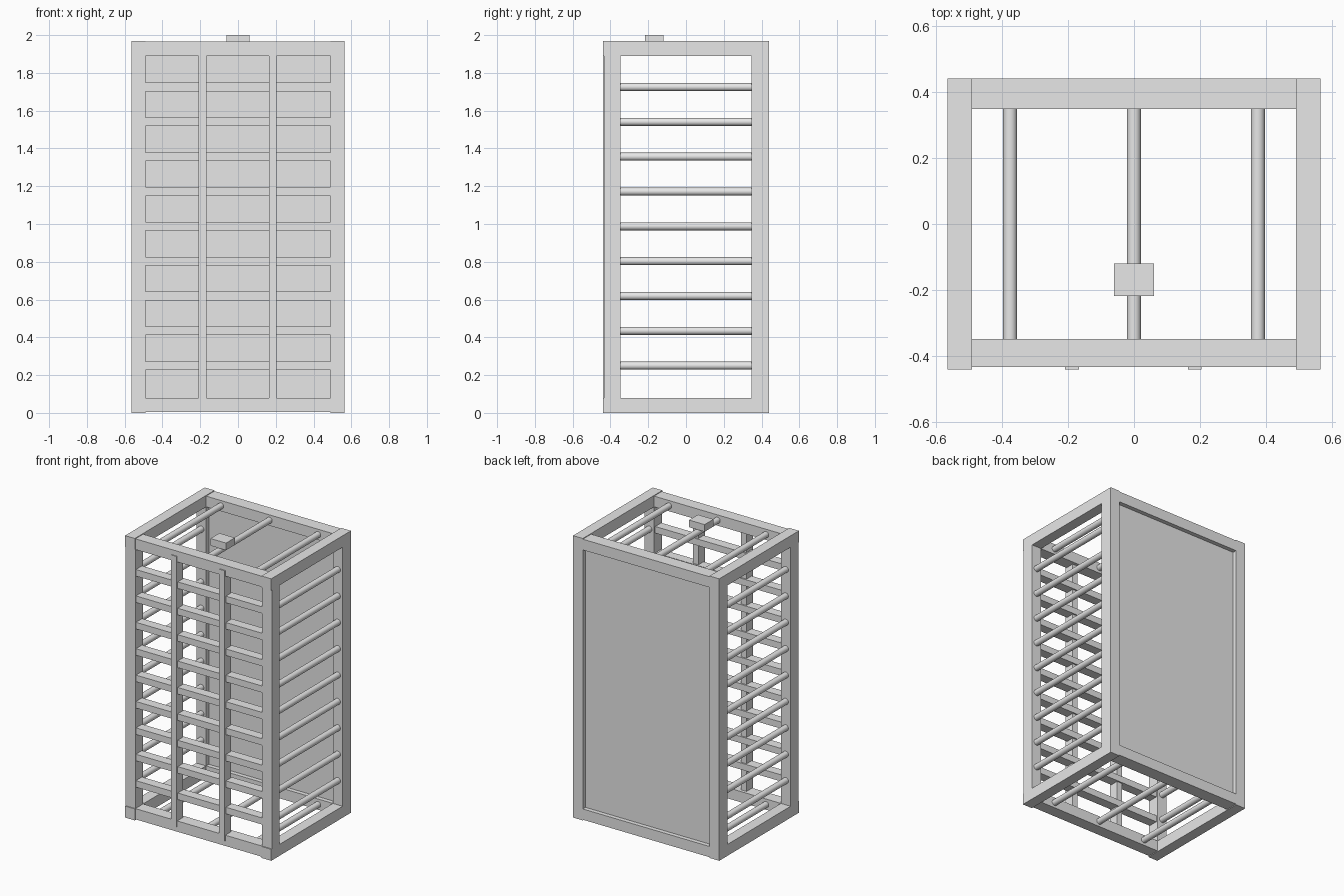
import bpy
from math import pi

cube = bpy.data.objects.get("Cube")
if cube:
    bpy.data.objects.remove(cube, do_unlink=True)

GREY = (0.8, 0.8, 0.8, 1)
mat = bpy.data.materials.new("plain_grey")
mat.use_nodes = True
mat.diffuse_color = GREY
mat.node_tree.nodes["Principled BSDF"].inputs["Base Color"].default_value = GREY


def box(name, x, y, z):
    """Axis-aligned box from (min, max) ranges."""
    spans = (x, y, z)
    bpy.ops.mesh.primitive_cube_add(size=1, location=[(a + b) / 2 for a, b in spans])
    ob = bpy.context.object
    ob.name = name
    ob.scale = [b - a for a, b in spans]
    bpy.ops.object.transform_apply(location=False, rotation=False, scale=True)
    ob.data.materials.append(mat)
    return ob


def rod(name, x, z):
    """Round bar running from the front frame to the back frame."""
    bpy.ops.mesh.primitive_cylinder_add(vertices=32, radius=0.021, depth=Y_IN * 2 + 0.02,
                                        location=(x, 0, z), rotation=(pi / 2, 0, 0))
    ob = bpy.context.object
    ob.name = name
    ob.data.materials.append(mat)
    bpy.ops.object.shade_smooth_by_angle()


X_OUT, X_IN = 0.565, 0.49
Y_OUT, Y_IN, Y_FRONT = 0.44, 0.348, -0.433
Z_TOP, RAIL = 1.97, 0.08
LEVELS = [0.25 + 0.1844 * i for i in range(9)]

# Outer frame: posts and side rails, mirrored left and right
for side, s in (("left", 1), ("right", -1)):
    x = sorted((s * X_IN, s * X_OUT))
    box(f"{side}_front_post", x, (Y_FRONT, -Y_IN), (RAIL, Z_TOP - RAIL))
    box(f"{side}_back_post", x, (Y_IN, Y_OUT), (RAIL, Z_TOP - RAIL))
    box(f"{side}_bottom_rail", x, (-Y_OUT, Y_OUT), (0, RAIL))
    box(f"{side}_top_rail", x, (-Y_OUT, Y_OUT), (Z_TOP - RAIL, Z_TOP))

# Cross rails at front and back
for end, y in (("front", (Y_FRONT, -Y_IN)), ("back", (Y_IN, Y_OUT))):
    box(f"{end}_bottom_rail", (-X_IN, X_IN), y, (0.005, RAIL))
    box(f"{end}_top_rail", (-X_IN, X_IN), y, (Z_TOP - RAIL, Z_TOP - 0.005))

# Recessed back panel
box("back_panel", (-X_IN, X_IN), (0.378, 0.41), (RAIL, Z_TOP - RAIL))

# Front grille: slats crossed by two uprights
for i, z in enumerate(LEVELS):
    box(f"front_slat_{i}", (-X_IN, X_IN), (-0.427, -0.36), (z - 0.023, z + 0.023))
for side, x in (("left", 0.184), ("right", -0.188)):
    box(f"{side}_front_bar", (x - 0.021, x + 0.021), (-Y_OUT, -0.37), (0.04, 1.93))

# Round bars on the sides, roof and floor
for i, z in enumerate(LEVELS):
    for side, s in (("left", 1), ("right", -1)):
        rod(f"{side}_side_rod_{i}", s * 0.5275, z)
for i, x in enumerate((-0.375, 0, 0.375)):
    rod(f"roof_rod_{i}", x, 1.928)
    rod(f"floor_rod_{i}", x, 0.042)

# Small block on the middle roof bar
box("roof_block", (-0.06, 0.06), (-0.218, -0.12), (1.95, 2.0))
